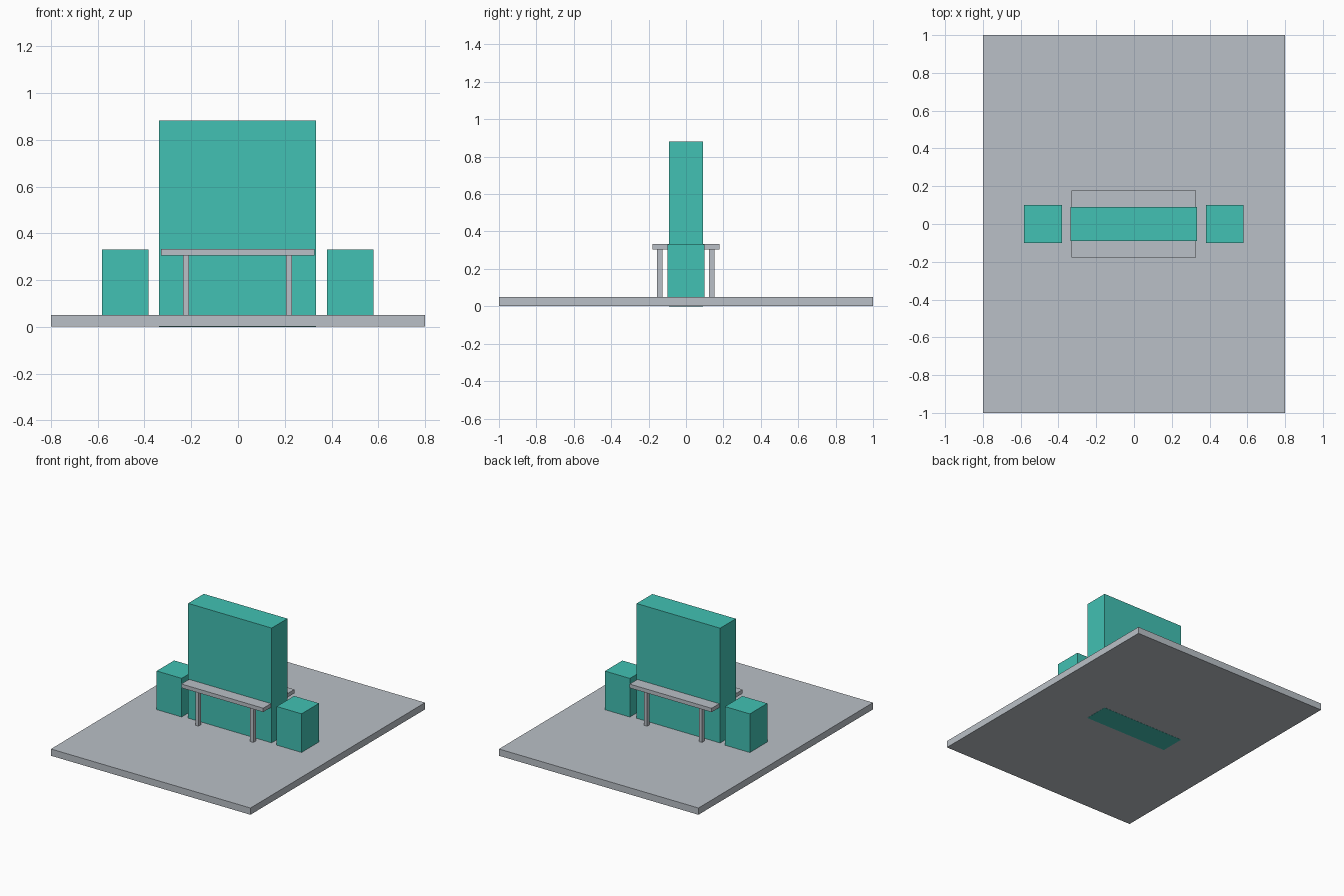
import bpy

cube = bpy.data.objects.get("Cube")
if cube:
    bpy.data.objects.remove(cube, do_unlink=True)


def material(name, rgb):
    mat = bpy.data.materials.new(name)
    mat.use_nodes = True
    colour = (*rgb, 1.0)
    mat.diffuse_color = colour
    mat.node_tree.nodes["Principled BSDF"].inputs["Base Color"].default_value = colour
    return mat


def box(name, x, y, z, mat):
    """Box spanning the given (low, high) range on each axis."""
    spans = (x, y, z)
    bpy.ops.mesh.primitive_cube_add(size=1, location=[(a + b) / 2 for a, b in spans])
    obj = bpy.context.object
    obj.name = obj.data.name = name
    obj.scale = [b - a for a, b in spans]
    bpy.ops.object.transform_apply(location=False, rotation=False, scale=True)
    obj.data.materials.append(mat)
    return obj


turquoise = material("turquoise", (0.054, 0.533, 0.451))
grey = material("light grey", (0.491, 0.527, 0.571))

FLOOR = 0.05
SHELF_BOTTOM = 0.305

# Ground slab, with the upright panel passing through to its underside
box("ground_slab", (-0.8, 0.8), (-1, 1), (0.001, FLOOR), grey)
box("upright_panel", (-0.337, 0.333), (-0.09, 0.09), (0, 0.882), turquoise)

# Low blocks on either side of the panel
for side, x in (("right", -0.582), ("left", 0.38)):
    box(side + "_block", (x, x + 0.2), (-0.1, 0.1), (FLOOR, 0.33), turquoise)

# Counter running through the panel, carried on four legs
box("counter_top", (-0.33, 0.327), (-0.178, 0.178), (SHELF_BOTTOM, 0.333), grey)
for end, y in (("front", -0.154), ("back", 0.124)):
    for side, x in (("right", -0.235), ("left", 0.205)):
        box(f"{end}_{side}_leg", (x, x + 0.026), (y, y + 0.028),
            (FLOOR, SHELF_BOTTOM), grey)
